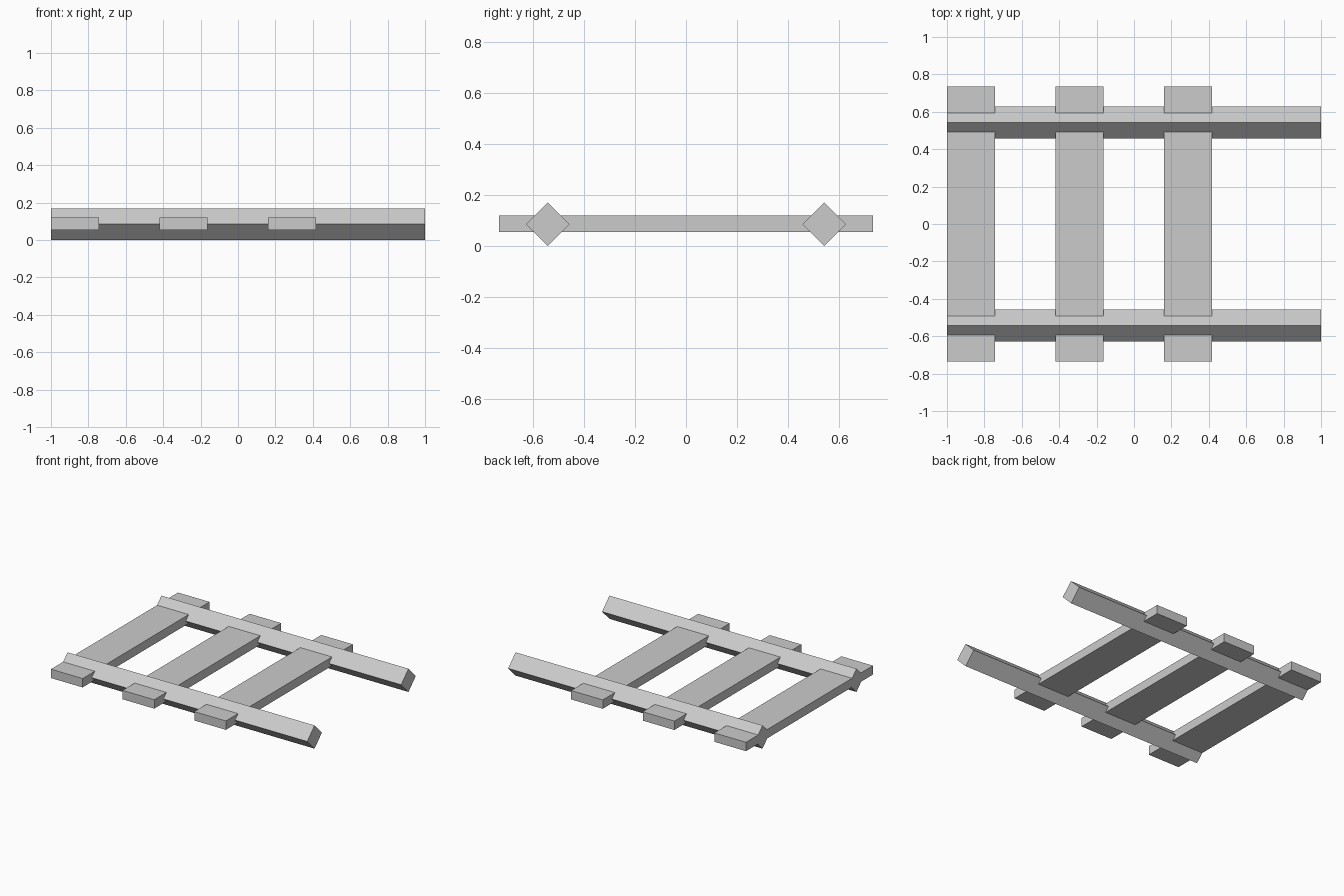
import bpy
import math
from mathutils import Matrix

cube = bpy.data.objects.get("Cube")
if cube:
    bpy.data.objects.remove(cube, do_unlink=True)

# Single plain grey
grey = bpy.data.materials.new("plain grey")
grey.use_nodes = True
colour = (0.6, 0.6, 0.6, 1)
grey.diffuse_color = colour
grey.node_tree.nodes["Principled BSDF"].inputs["Base Color"].default_value = colour


def beam(name, centre, size, roll=0):
    """Box of the given size, rolled about its x axis."""
    bpy.ops.mesh.primitive_cube_add(size=1)
    obj = bpy.context.object
    obj.name = name
    obj.data.transform(Matrix.Rotation(roll, 4, 'X') @ Matrix.Diagonal((*size, 1)))
    obj.location = centre
    obj.data.materials.append(grey)
    return obj


# Long rails: square bars standing on an edge
HALF = 0.085
side = HALF * math.sqrt(2)
for name, y in (("front_rail", -0.543), ("back_rail", 0.543)):
    beam(name, (0, y, HALF), (2, side, side), math.radians(45))

# Flat cross planks passing through the rails
for i in range(3):
    beam(f"cross_plank_{i + 1}", (-0.872 + 0.58 * i, 0, 0.087), (0.256, 1.468, 0.065))
